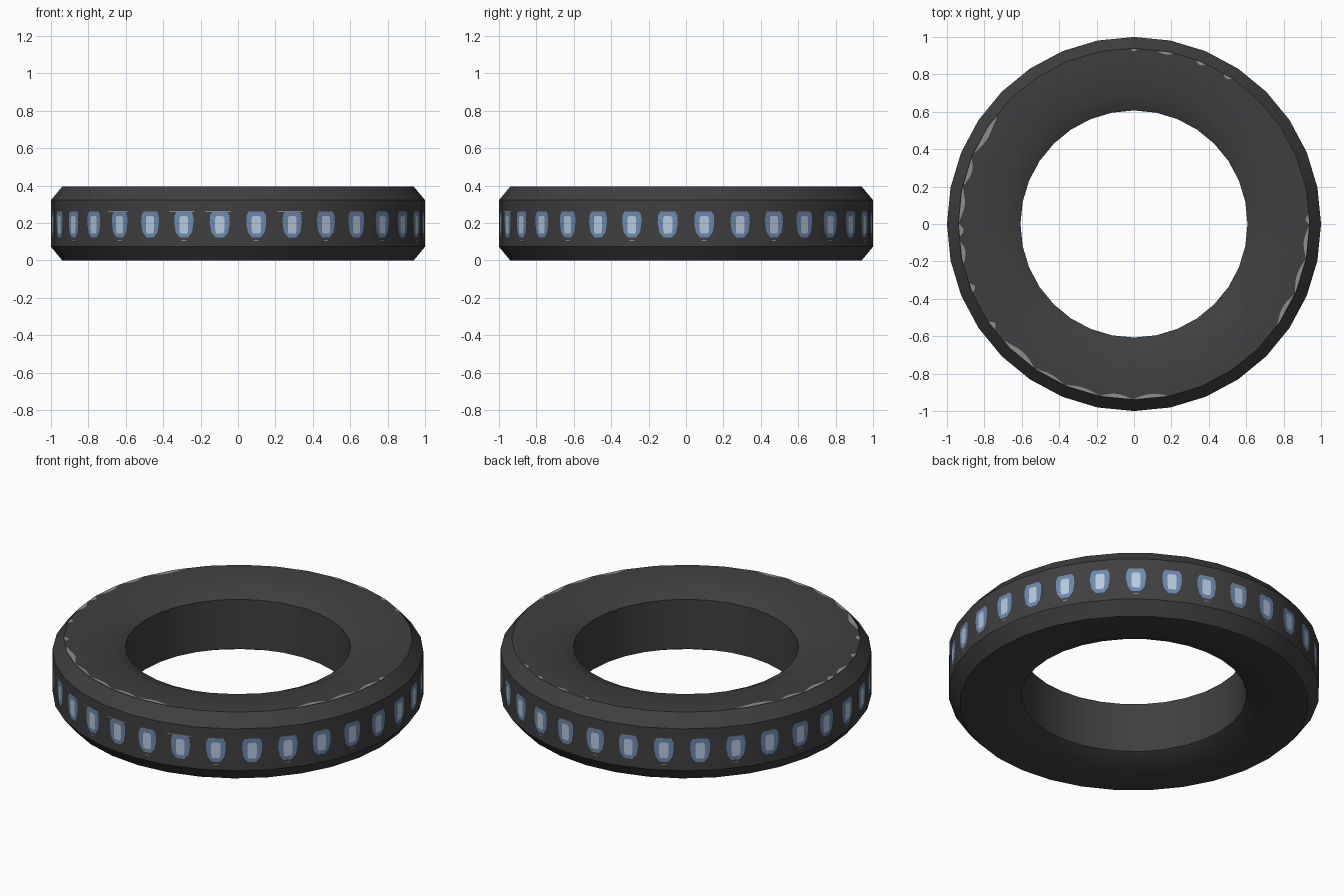
import bpy, bmesh, math

if "Cube" in bpy.data.objects:
    bpy.data.objects.remove(bpy.data.objects["Cube"])

N = 32
STEP = 2 * math.pi / N
APOTHEM = math.cos(STEP / 2)


def material(name, color):
    m = bpy.data.materials.new(name)
    m.diffuse_color = (*color, 1)
    m.use_nodes = True
    m.node_tree.nodes["Principled BSDF"].inputs["Base Color"].default_value = m.diffuse_color
    return m


DARK = material("dark_charcoal", (0.05, 0.05, 0.05))
BLUE = material("window_blue", (0.15, 0.25, 0.42))
PALE = material("window_pale", (0.47, 0.59, 0.73))
GREY = material("worn_grey", (0.27, 0.27, 0.27))


def finish(name, bm, mat, normals=True):
    if normals:
        bmesh.ops.recalc_face_normals(bm, faces=bm.faces)
    me = bpy.data.meshes.new(name)
    bm.to_mesh(me)
    bm.free()
    me.materials.append(mat)
    ob = bpy.data.objects.new(name, me)
    bpy.context.collection.objects.link(ob)
    return ob


# Ring body: chamfered profile spun around z
profile = [(0.94, 0), (1, 0.073), (1, 0.322), (0.94, 0.394),
           (0.71, 0.394), (0.607, 0.344), (0.607, 0.05), (0.71, 0)]
bm = bmesh.new()
rings = [[bm.verts.new((r * math.cos(i * STEP), r * math.sin(i * STEP), z))
          for r, z in profile] for i in range(N)]
P = len(profile)
for i in range(N):
    a, b = rings[i], rings[(i + 1) % N]
    for j in range(P):
        k = (j + 1) % P
        bm.faces.new((a[j], b[j], b[k], a[k]))
body = finish("ring_body", bm, DARK)
bpy.context.view_layer.objects.active = body
body.select_set(True)
bpy.ops.object.shade_smooth_by_angle(angle=math.radians(30))


def side_plate(bm, i, outline, offset):
    """Flat polygon lying on outer wall facet i; outline in (sideways, z)."""
    t = (i + 0.5) * STEP
    c, s, d = math.cos(t), math.sin(t), APOTHEM + offset
    bm.faces.new([bm.verts.new((d * c - u * s, d * s + u * c, z)) for u, z in outline])


# Windows: one rounded blue frame with a pale pane per facet
half_frame = [(0.022, 0.122), (0.045, 0.15), (0.054, 0.2), (0.052, 0.24), (0.04, 0.262)]
half_pane = [(0.02, 0.145), (0.025, 0.165), (0.025, 0.225), (0.018, 0.238)]


def mirrored(half):
    return half + [(-u, z) for u, z in reversed(half)]


for name, half, mat, off in (("window_frames", half_frame, BLUE, 0.002),
                             ("window_panes", half_pane, PALE, 0.004)):
    bm = bmesh.new()
    for i in range(N):
        side_plate(bm, i, mirrored(half), off)
    finish(name, bm, mat, False)

# Small scuffs under the windows
bm = bmesh.new()
for i in range(0, N, 2):
    side_plate(bm, i, [(-0.012, 0.104), (0.012, 0.104), (0.012, 0.109), (-0.012, 0.109)], 0.002)
# Thin scratches above the front windows
for i in (20, 22, 23, 25):
    side_plate(bm, i, [(-0.08, 0.259), (0.06, 0.259), (0.06, 0.263), (-0.08, 0.263)], 0.001)
finish("side_scuffs", bm, GREY, False)

# Worn slivers along the top outer edge: (start angle, end angle, width)
wear = [(142, 156, .025), (158, 167, .02), (168, 179, .02), (180, 184, .02),
        (186, 193, .02), (200, 203, .02), (214, 217, .02), (222, 235, .025),
        (236, 246, .012), (247, 258, .015), (259, 269, .018), (270, 281, .018),
        (325, 336, .02), (337, 348, .018), (349, 359, .018), (0, 3, .015),
        (56, 59, .012), (66, 69, .015), (77, 82, .012), (89, 91, .012)]
bm = bmesh.new()
for a0, a1, w in wear:
    outer, inner = [], []
    for k in range(9):
        t = math.radians(a0 + (a1 - a0) * k / 8)
        local = t % STEP - STEP / 2
        r = 0.937 * APOTHEM / math.cos(local)
        ri = r - 0.002 - w * math.sin(math.pi * k / 8)
        outer.append(bm.verts.new((r * math.cos(t), r * math.sin(t), 0.396)))
        inner.append(bm.verts.new((ri * math.cos(t), ri * math.sin(t), 0.396)))
    for k in range(8):
        bm.faces.new((inner[k], outer[k], outer[k + 1], inner[k + 1]))
finish("top_edge_wear", bm, GREY, False)
